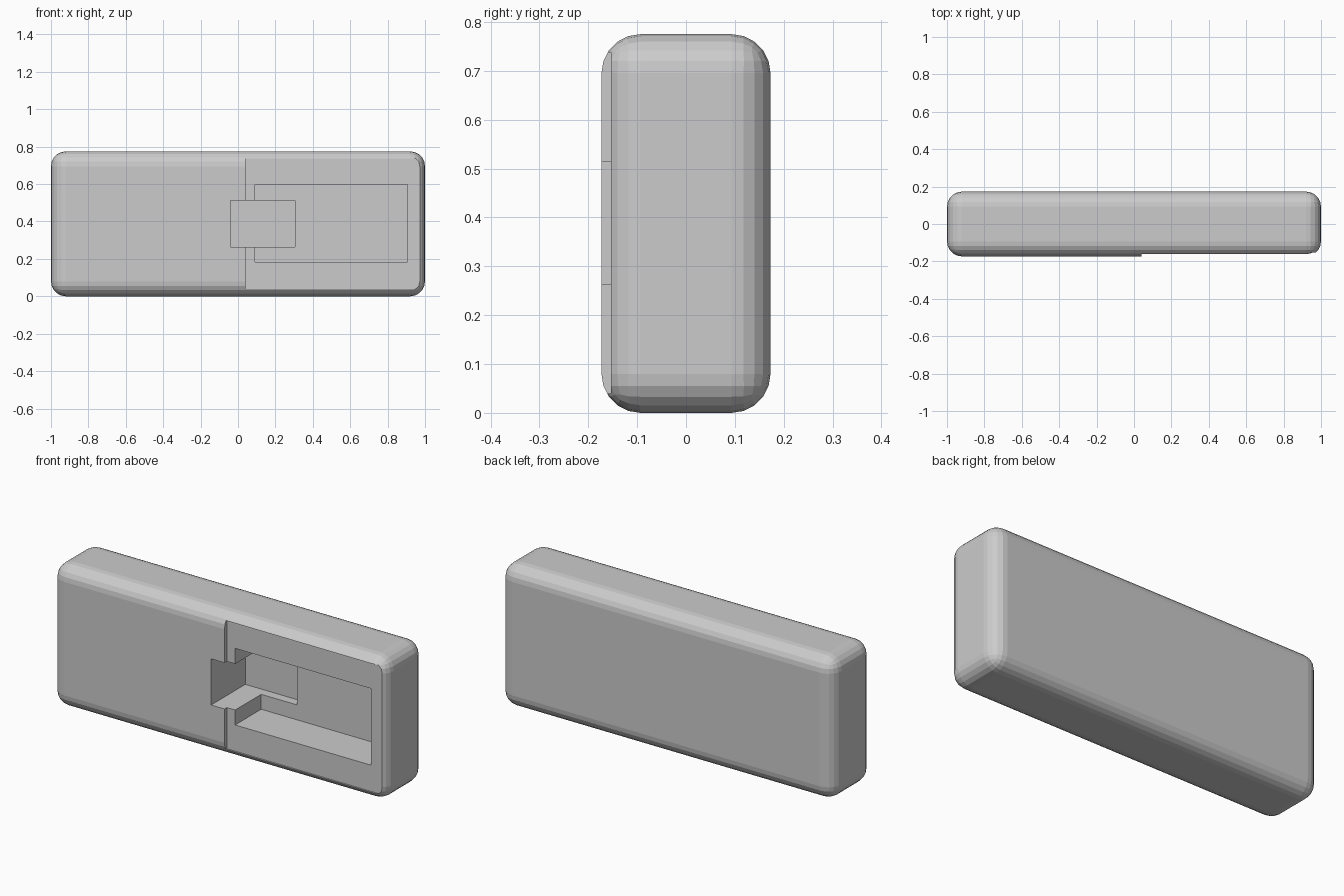
import bpy
import bmesh

if "Cube" in bpy.data.objects:
    bpy.data.objects.remove(bpy.data.objects["Cube"])

grey = bpy.data.materials.new("light_grey")
grey.diffuse_color = (0.6, 0.6, 0.6, 1)
grey.use_nodes = True
grey.node_tree.nodes["Principled BSDF"].inputs["Base Color"].default_value = grey.diffuse_color


def box(name, x0, x1, y0, y1, z0, z1, bevel=0):
    """Axis-aligned box between two corners, with optional rounded edges."""
    bm = bmesh.new()
    bmesh.ops.create_cube(bm, size=1)
    for v in bm.verts:
        v.co = (x1 if v.co.x > 0 else x0,
                y1 if v.co.y > 0 else y0,
                z1 if v.co.z > 0 else z0)
    if bevel:
        bmesh.ops.bevel(bm, geom=bm.edges[:], offset=bevel, segments=5,
                        profile=0.5, affect='EDGES')
    mesh = bpy.data.meshes.new(name)
    bm.to_mesh(mesh)
    bm.free()
    mesh.materials.append(grey)
    ob = bpy.data.objects.new(name, mesh)
    bpy.context.collection.objects.link(ob)
    return ob


# rounded body
body = box("case_body", -1, 1, -0.173, 0.173, 0, 0.775, bevel=0.08)

# shallow panel recess, deep compartment, deeper latch slot
cuts = [
    ("panel_recess", 0.04, 1.2, -0.30, -0.153, 0.04, 0.737),
    ("compartment", 0.09, 0.905, -0.32, 0.07, 0.182, 0.597),
    ("latch_slot", -0.04, 0.305, -0.34, 0.12, 0.263, 0.513),
]
for name, *dims in cuts:
    cutter = box(name + "_cutter", *dims)
    mod = body.modifiers.new(name, 'BOOLEAN')
    mod.operation = 'DIFFERENCE'
    mod.solver = 'EXACT'
    mod.object = cutter
    bpy.context.view_layer.objects.active = body
    bpy.ops.object.modifier_apply(modifier=mod.name)
    bpy.data.objects.remove(cutter)
